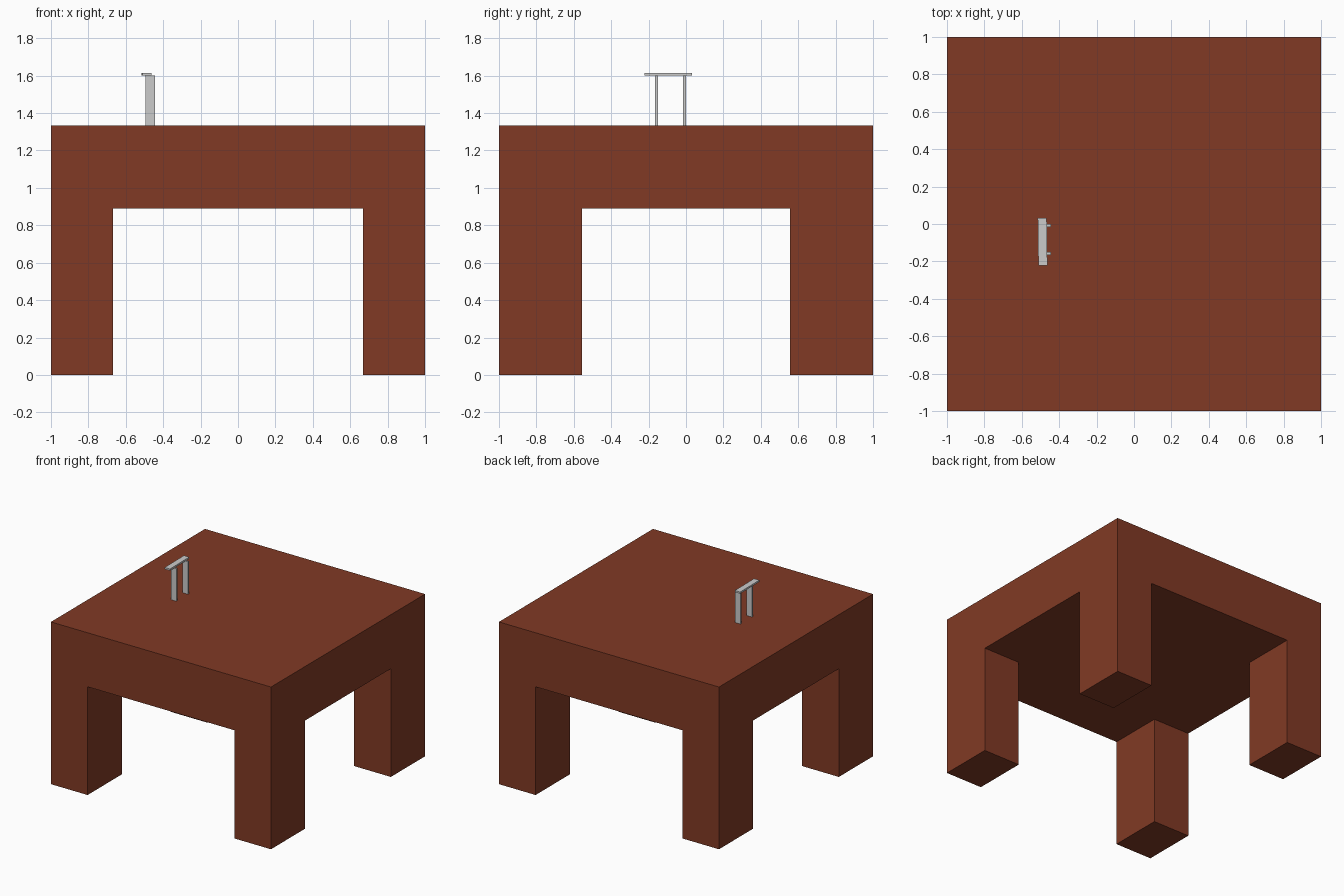
import bpy, bmesh, math
from mathutils import Vector, Matrix

if "Cube" in bpy.data.objects:
    bpy.data.objects.remove(bpy.data.objects["Cube"])

LEG_X, LEG_Y = 0.667, 0.556      # inner faces of the legs
UNDER, TOP = 0.889, 1.333        # slab underside and top


def add_object(name, bm):
    bmesh.ops.recalc_face_normals(bm, faces=bm.faces)
    mesh = bpy.data.meshes.new(name)
    bm.to_mesh(mesh)
    bm.free()
    ob = bpy.data.objects.new(name, mesh)
    bpy.context.collection.objects.link(ob)
    return ob


def box(bm, lo, hi, angle=0.0):
    lo, hi = Vector(lo), Vector(hi)
    m = (Matrix.Translation((lo + hi) / 2) @ Matrix.Rotation(angle, 4, 'Z')
         @ Matrix.Diagonal((*(hi - lo), 1)))
    bmesh.ops.create_cube(bm, size=1, matrix=m)


def box_object(name, lo, hi, angle=0.0):
    bm = bmesh.new()
    box(bm, lo, hi, angle)
    return add_object(name, bm)


# Table: slab cut into a 3x3 grid, legs extruded from its lower corners
bm = bmesh.new()
box(bm, (-1, -1, UNDER), (1, 1, TOP))
for axis, pos in (((1, 0, 0), LEG_X), ((0, 1, 0), LEG_Y)):
    for s in (-1, 1):
        bmesh.ops.bisect_plane(bm, geom=bm.verts[:] + bm.edges[:] + bm.faces[:],
                               plane_co=Vector(axis) * pos * s, plane_no=axis)
bm.normal_update()
corners = []
for f in bm.faces:
    c = f.calc_center_median()
    if f.normal.z < -0.9 and abs(c.x) > LEG_X and abs(c.y) > LEG_Y:
        corners.append(f)
legs = bmesh.ops.extrude_discrete_faces(bm, faces=corners)["faces"]
for v in {v for f in legs for v in f.verts}:
    v.co.z = 0
bmesh.ops.remove_doubles(bm, verts=bm.verts, dist=1e-5)
table = add_object("table", bm)
wood = bpy.data.materials.new("brown_wood")
wood.diffuse_color = (0.22, 0.042, 0.018, 1)
wood.use_nodes = True
wood.node_tree.nodes["Principled BSDF"].inputs["Base Color"].default_value = wood.diffuse_color
table.data.materials.append(wood)

# Small stand on the table top: two thin posts and a slightly turned bar
for name, y in (("front_post", -0.166), ("back_post", -0.016)):
    box_object(name, (-0.494, y, TOP), (-0.444, y + 0.016, 1.6))
box_object("stand_bar", (-0.513, -0.222, 1.6), (-0.465, 0.033, 1.614), math.radians(0.8))
